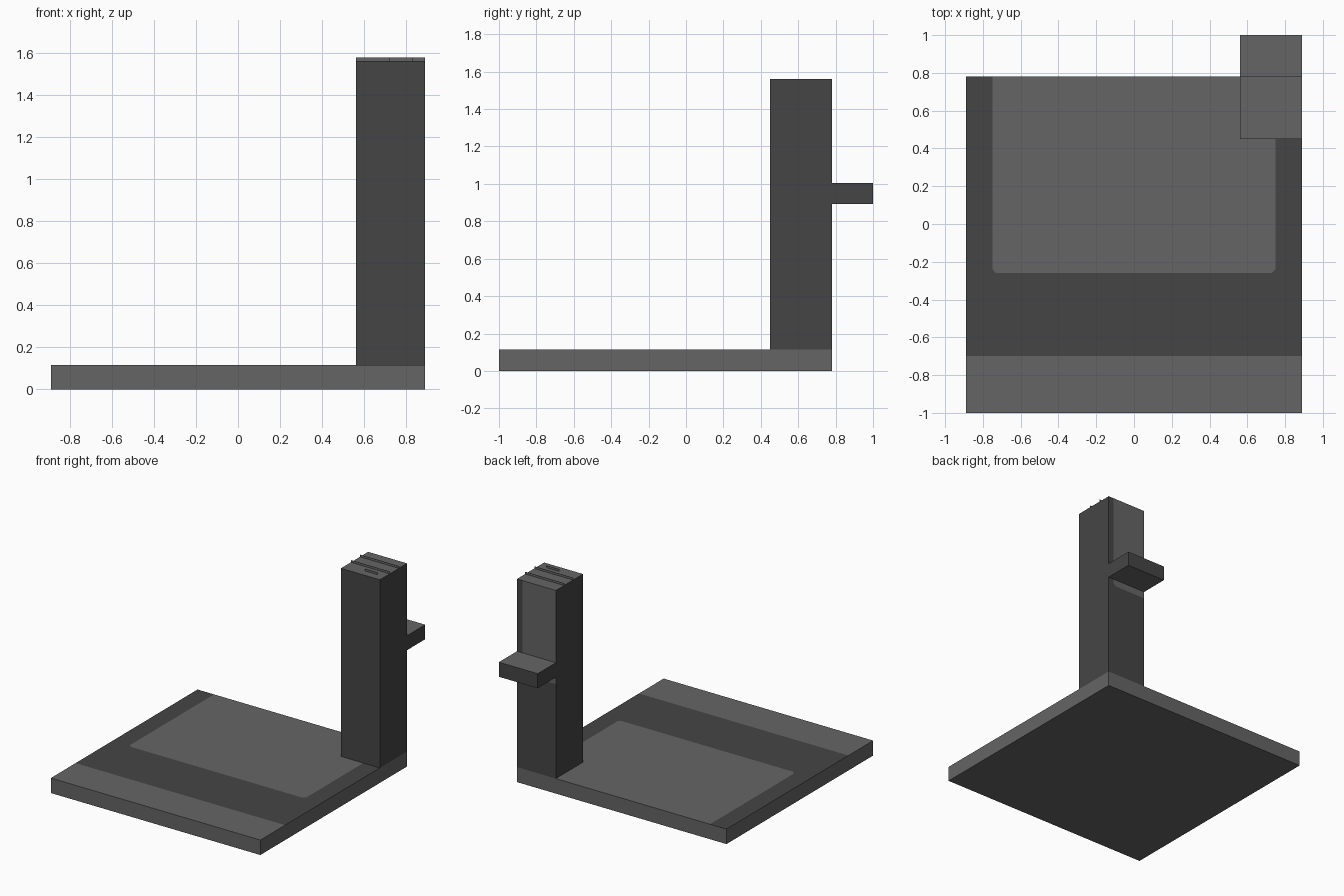
import bpy, bmesh
from mathutils import Vector

if "Cube" in bpy.data.objects:
    bpy.data.objects.remove(bpy.data.objects["Cube"])


def material(name, v):
    m = bpy.data.materials.new(name)
    m.diffuse_color = (v, v, v, 1)
    m.use_nodes = True
    m.node_tree.nodes["Principled BSDF"].inputs["Base Color"].default_value = m.diffuse_color
    return m


MATS = [material("light_grey", 0.13), material("dark_grey", 0.06)]
LIGHT, DARK = 0, 1


def finish(name, bm):
    me = bpy.data.meshes.new(name)
    bm.to_mesh(me)
    bm.free()
    for m in MATS:
        me.materials.append(m)
    ob = bpy.data.objects.new(name, me)
    bpy.context.collection.objects.link(ob)
    return ob


def box(lo, hi):
    bm = bmesh.new()
    bmesh.ops.create_cube(bm, size=1)
    lo, hi = Vector(lo), Vector(hi)
    for v in bm.verts:
        v.co = (lo + hi) / 2 + v.co * (hi - lo)
    bm.normal_update()
    return bm


def side(bm, n):
    return [f for f in bm.faces if f.normal.dot(Vector(n)) > 0.9]


def cut(bm, faces, co, no):
    geom = set(faces)
    for f in faces:
        geom.update(f.edges)
        geom.update(f.verts)
    bmesh.ops.bisect_plane(bm, geom=list(geom), plane_co=co, plane_no=no, dist=1e-5)


def at(bm, n, point):
    # the face on side n whose bounds contain the point
    p = Vector(point)
    for f in side(bm, n):
        if all(min(v.co[i] for v in f.verts) - 1e-4 <= p[i] <= max(v.co[i] for v in f.verts) + 1e-4
               for i in range(3)):
            return [f]
    return []


# base: slab with a dark band and borders around a light panel on top
UP, BACK = (0, 0, 1), (0, 1, 0)
T, C = 0.115, 0.02
bm = box((-0.89, -1, 0), (0.89, 0.78, T))
for y in (-0.70, -0.26):
    cut(bm, side(bm, UP), (0, y, T), (0, 1, 0))
for x in (-0.75, 0.75):
    cut(bm, [f for f in side(bm, UP) if f.calc_center_median().y > -0.26], (x, 0, T), (1, 0, 0))
for s in (-1, 1):
    cut(bm, at(bm, UP, (s * 0.74, 0, T)), (s * (0.75 - C), -0.26, T), (s, -1, 0))
for f in side(bm, UP):
    c = f.calc_center_median()
    panel = abs(c.x) < 0.74 and c.y > -0.25
    f.material_index = LIGHT if panel or c.y < -0.70 else DARK
finish("base", bm)

# tower: dark post, light top, light panel on the upper back
bm = box((0.56, 0.45, T), (0.89, 0.78, 1.56))
cut(bm, side(bm, BACK), (0, 0.78, 0.84), (0, 0, 1))
cut(bm, at(bm, BACK, (0.7, 0.78, 1.2)), (0.845, 0.78, 0), (1, 0, 0))
cut(bm, at(bm, BACK, (0.7, 0.78, 1.2)), (0.845 - C, 0.78, 0.84), (1, 0, -1))
for f in bm.faces:
    c = f.calc_center_median()
    panel = f.normal.y > 0.9 and c.x < 0.835 and c.z > 0.85
    f.material_index = LIGHT if f.normal.z > 0.9 or panel else DARK
finish("tower", bm)

# rear shelf: light above and below, dark edges
bm = box((0.56, 0.78, 0.893), (0.89, 1.0, 1.005))
for f in bm.faces:
    f.material_index = LIGHT if abs(f.normal.z) > 0.9 else DARK
bmesh.ops.delete(bm, geom=side(bm, (0, -1, 0)), context='FACES')
finish("rear_shelf", bm)

# paper-thin upright fins on top of the tower
for name, x0, x1, y in (("short_fin", 0.72, 0.83, 0.51),
                        ("middle_fin", 0.56, 0.89, 0.57),
                        ("rear_fin", 0.56, 0.89, 0.68)):
    bm = bmesh.new()
    bm.faces.new([bm.verts.new(p) for p in ((x0, y, 1.56), (x1, y, 1.56), (x1, y, 1.577), (x0, y, 1.577))])
    finish(name, bm)
